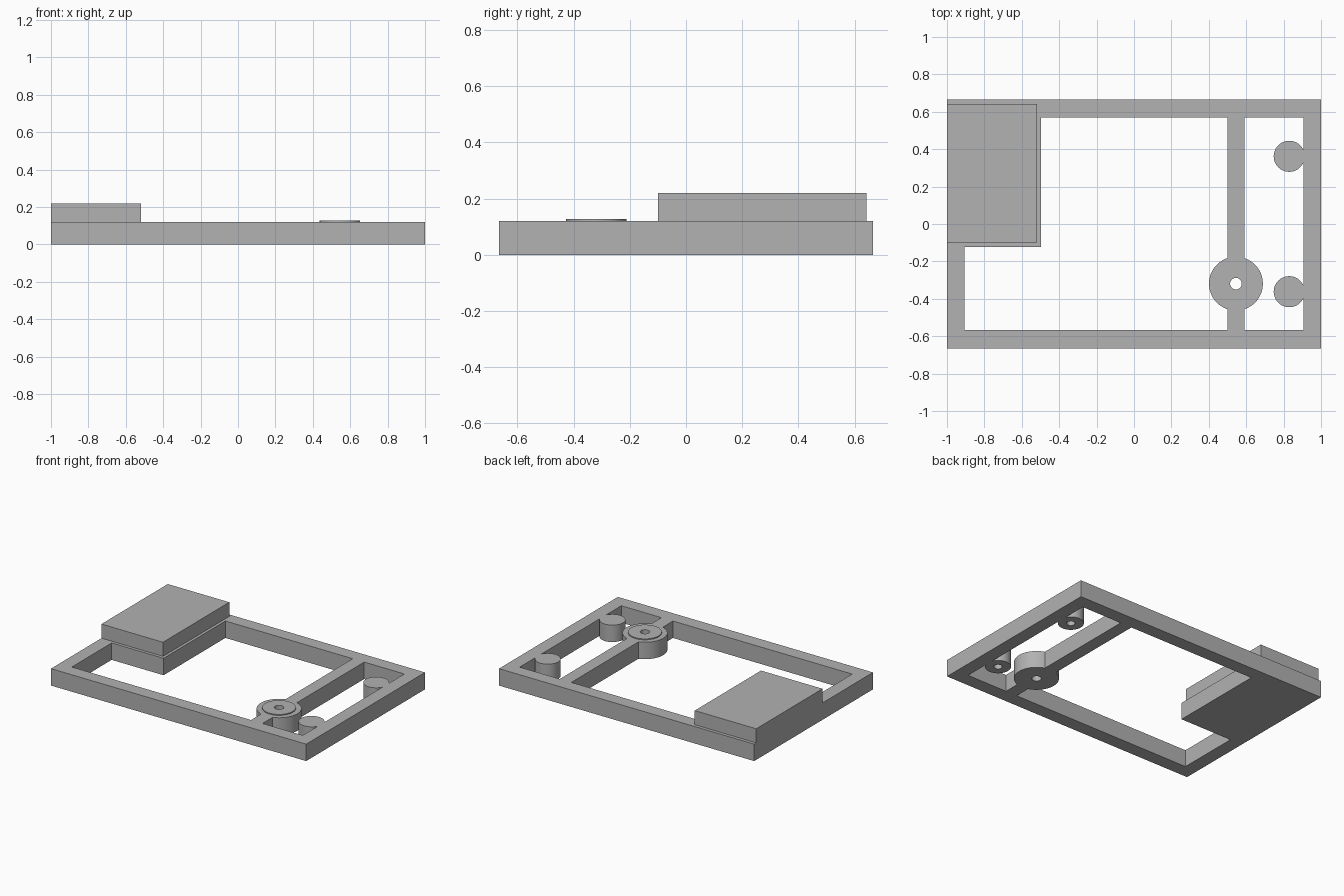
import bpy, bmesh, math

cube = bpy.data.objects.get("Cube")
if cube:
    bpy.data.objects.remove(cube)

H = 0.12                      # frame height
HUB = (0.545, -0.319)         # pivot centre
POSTS = [(0.83, 0.362), (0.83, -0.362)]

grey = bpy.data.materials.new("light_grey")
grey.use_nodes = True
colour = (0.445, 0.445, 0.445, 1)
grey.diffuse_color = colour
grey.node_tree.nodes["Principled BSDF"].inputs["Base Color"].default_value = colour


def prism(name, outline, z0, z1):
    """Extrude a counter-clockwise xy outline from z0 to z1."""
    bm = bmesh.new()
    face = bm.faces.new([bm.verts.new((x, y, z0)) for x, y in outline])
    top = bmesh.ops.extrude_face_region(bm, geom=[face])["geom"]
    bmesh.ops.translate(bm, vec=(0, 0, z1 - z0),
                        verts=[v for v in top if isinstance(v, bmesh.types.BMVert)])
    bmesh.ops.recalc_face_normals(bm, faces=bm.faces)
    mesh = bpy.data.meshes.new(name)
    bm.to_mesh(mesh)
    bm.free()
    mesh.materials.append(grey)
    obj = bpy.data.objects.new(name, mesh)
    bpy.context.collection.objects.link(obj)
    return obj


def box(name, x0, x1, y0, y1, z0, z1):
    return prism(name, [(x0, y0), (x1, y0), (x1, y1), (x0, y1)], z0, z1)


def disc(name, centre, r, z0, z1, n=64):
    pts = [(centre[0] + r * math.cos(2 * math.pi * i / n),
            centre[1] + r * math.sin(2 * math.pi * i / n)) for i in range(n)]
    return prism(name, pts, z0, z1)


def cut(target, cutter):
    """Subtract the cutter from the target, then discard the cutter."""
    cutter.hide_render = True
    mod = target.modifiers.new("cut", 'BOOLEAN')
    mod.operation, mod.solver, mod.object = 'DIFFERENCE', 'EXACT', cutter
    bpy.context.view_layer.objects.active = target
    bpy.ops.object.modifier_apply(modifier=mod.name)
    bpy.data.objects.remove(cutter)


# Frame slab
frame = box("frame", -1, 1, -0.665, 0.665, 0, H)

# Large L-shaped opening, leaving the corner plinth, and the narrow opening
large = prism("large_opening", [(-0.905, -0.568), (0.5, -0.568), (0.5, 0.57),
                                (-0.498, 0.57), (-0.498, -0.122), (-0.905, -0.122)],
              -0.1, 0.2)
narrow = box("narrow_opening", 0.59, 0.905, -0.568, 0.57, -0.1, 0.2)

# Keep the round hub and posts solid by notching the openings around them
for opening in (large, narrow):
    cut(opening, disc("hub_keep", HUB, 0.144, -0.2, 0.3))
for p in POSTS:
    cut(narrow, disc("post_keep", p, 0.083, -0.2, 0.3))
cut(frame, large)
cut(frame, narrow)

# Through hole in the hub, blind holes under the posts
cut(frame, disc("hub_hole", HUB, 0.031, -0.1, 0.3, 32))
for p in POSTS:
    cut(frame, disc("post_hole", p, 0.027, -0.1, 0.08, 32))

# Thin raised ring on the hub
ring = disc("hub_ring", HUB, 0.108, H, H + 0.007)
cut(ring, disc("ring_hole", HUB, 0.031, 0, 0.3, 32))

# Raised block on the corner plinth
block = box("raised_block", -1, -0.518, -0.1, 0.642, H, 0.22)

# Smooth round walls, sharp edges elsewhere
bpy.ops.object.select_all(action='DESELECT')
for o in (frame, ring, block):
    o.select_set(True)
bpy.context.view_layer.objects.active = frame
bpy.ops.object.shade_smooth_by_angle(angle=math.radians(30))
